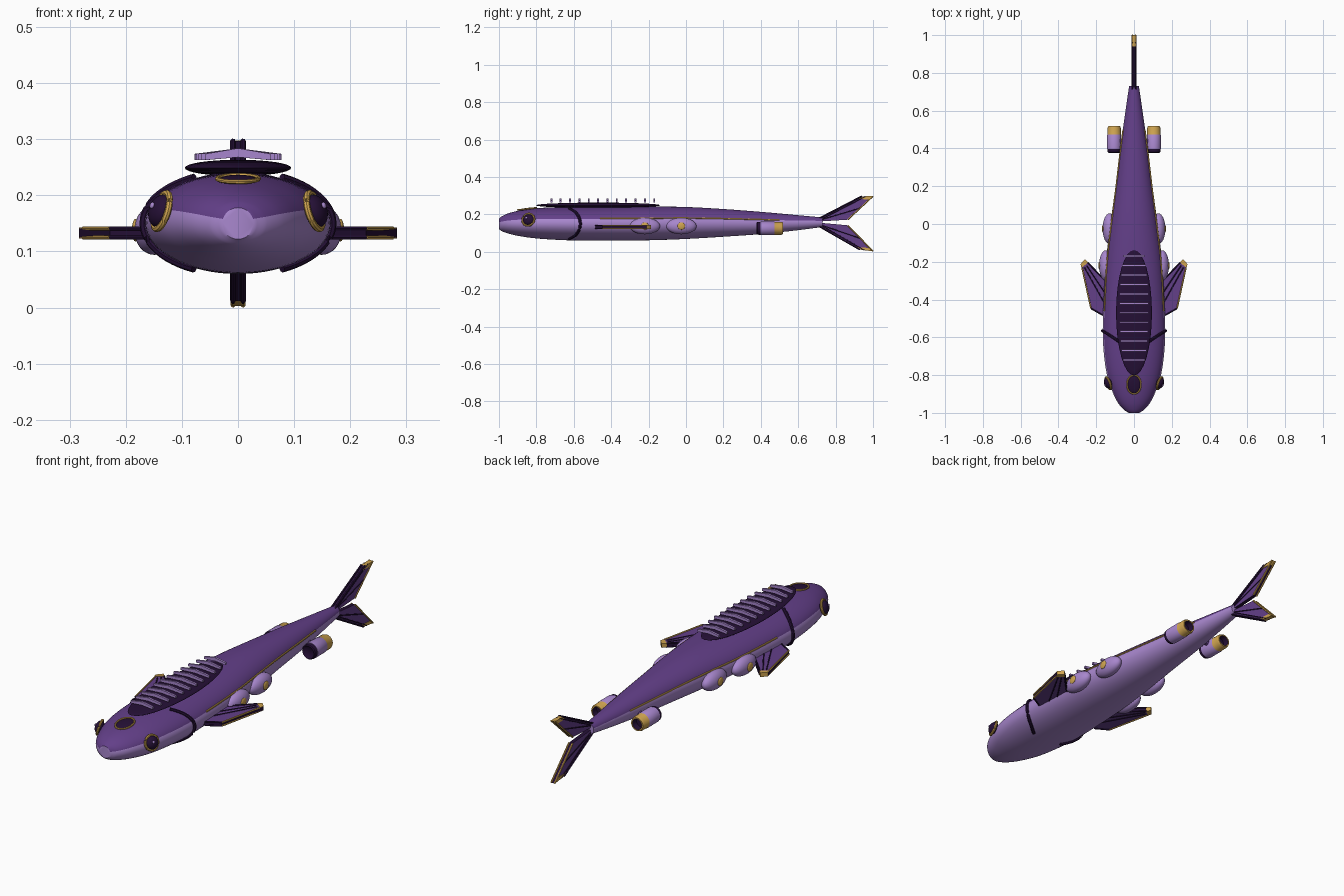
import bpy, bmesh, math
from mathutils import Vector, Matrix

if "Cube" in bpy.data.objects:
    bpy.data.objects.remove(bpy.data.objects["Cube"])


def mat(name, rgb):
    m = bpy.data.materials.new(name)
    m.diffuse_color = (*rgb, 1)
    m.use_nodes = True
    m.node_tree.nodes["Principled BSDF"].inputs["Base Color"].default_value = m.diffuse_color
    return m


PURPLE = mat("deep purple", (0.125, 0.05, 0.25))
LILAC = mat("lilac", (0.39, 0.24, 0.61))
DARK = mat("dark plum", (0.018, 0.005, 0.036))
GOLD = mat("gold", (0.62, 0.37, 0.08))


def finish(name, bm, mats, smooth=True):
    bmesh.ops.recalc_face_normals(bm, faces=bm.faces[:])
    me = bpy.data.meshes.new(name)
    bm.to_mesh(me)
    bm.free()
    for m in mats:
        me.materials.append(m)
    ob = bpy.data.objects.new(name, me)
    bpy.context.collection.objects.link(ob)
    if smooth:
        bpy.ops.object.select_all(action='DESELECT')
        bpy.context.view_layer.objects.active = ob
        ob.select_set(True)
        bpy.ops.object.shade_smooth_by_angle(angle=math.radians(40))
    return ob


def ellipsoid(name, loc, size, m, axis=(0, 0, 1)):
    bm = bmesh.new()
    bmesh.ops.create_uvsphere(bm, u_segments=32, v_segments=16, radius=1)
    rot = Vector(axis).to_track_quat('Z', 'Y').to_matrix().to_4x4()
    bm.transform(Matrix.Translation(loc) @ rot @ Matrix.Diagonal((*size, 1)))
    return finish(name, bm, [m])


def loft(name, rings, mats, rule=None, close=False):
    """Skin a list of equal point rings; close joins the last ring to the first."""
    bm = bmesh.new()
    vs = [[bm.verts.new(p) for p in r] for r in rings]
    n = len(rings[0])
    for i in range(len(vs) - (0 if close else 1)):
        a, b = vs[i], vs[(i + 1) % len(vs)]
        for k in range(n):
            f = bm.faces.new((a[k], a[(k + 1) % n], b[(k + 1) % n], b[k]))
            f.material_index = rule(i, k) if rule else 0
    if not close:
        for r, i in ((vs[0], -1), (vs[-1], len(vs))):
            bm.faces.new(r).material_index = rule(i, 0) if rule else 0
    return finish(name, bm, mats)


def tube(name, pts, r, m, close=False, seg=8):
    """Round rod along a path."""
    pts = [Vector(p) for p in pts]
    rings, n = [], len(pts)
    for i, p in enumerate(pts):
        a = pts[i - 1] if (i or close) else p
        b = pts[(i + 1) % n] if (i < n - 1 or close) else p
        t = (b - a).normalized()
        u = t.cross(Vector((0.13, 0.11, 0.98)) if abs(t.z) < 0.8 else Vector((0, 1, 0.1))).normalized()
        v = t.cross(u)
        rings.append([p + r * (math.cos(2 * math.pi * k / seg) * u + math.sin(2 * math.pi * k / seg) * v)
                      for k in range(seg)])
    return loft(name, rings, [m], close=close)


def ring(name, loc, rx, ry, r, m, axis):
    rot = Vector(axis).to_track_quat('Z', 'Y')
    c = [2 * math.pi * k / 40 for k in range(40)]
    return tube(name, [Vector(loc) + rot @ Vector((rx * math.cos(a), ry * math.sin(a), 0)) for a in c], r, m, True)


def prism(name, pts, normal, half, cap, side, tips=(), tipmat=None):
    """Flat plate from an outline; edges listed in tips get tipmat."""
    n = Vector(normal) * half
    bm = bmesh.new()
    a = [bm.verts.new(Vector(p) + n) for p in pts]
    b = [bm.verts.new(Vector(p) - n) for p in pts]
    bm.faces.new(a)
    bm.faces.new(b)
    for k in range(len(pts)):
        j = (k + 1) % len(pts)
        bm.faces.new((a[k], a[j], b[j], b[k])).material_index = 2 if k in tips else 1
    return finish(name, bm, [cap, side, tipmat or side], smooth=False)


# Body profile: y, half width, top, bottom
PROFILE = [(-1.0, .028, .178, .122), (-.985, .052, .190, .111), (-.95, .083, .206, .098), (-.9, .109, .219, .086),
           (-.82, .138, .231, .074), (-.72, .156, .238, .066), (-.6, .165, .24, .061), (-.45, .163, .241, .06),
           (-.2, .149, .242, .062), (0, .125, .24, .069), (.2, .098, .229, .081), (.4, .073, .214, .095),
           (.6, .045, .196, .116), (.73, .026, .184, .133)]


def section(y):
    """Smoothly interpolated half width, top and bottom."""
    P = PROFILE
    i = max(j for j in range(len(P) - 1) if P[j][0] <= y + 1e-9 or j == 0)
    h = P[i + 1][0] - P[i][0]
    t = min(1, (y - P[i][0]) / h)

    def slope(j, c):
        a, b = max(j - 1, 0), min(j + 1, len(P) - 1)
        return (P[b][c] - P[a][c]) / (P[b][0] - P[a][0])
    return [(2*t**3 - 3*t*t + 1) * P[i][c] + (t**3 - 2*t*t + t) * h * slope(i, c)
            + (3*t*t - 2*t**3) * P[i + 1][c] + (t**3 - t*t) * h * slope(i + 1, c) for c in (1, 2, 3)]


def skin(y, ang, off=0):
    """Point on the hull at station y and angle above the side."""
    w, top, bot = section(y)
    return Vector(((w + off) * math.cos(ang), y, (top + bot) / 2 + ((top - bot) / 2 + off) * math.sin(ang)))


SEG = 64
ys = []
for p, q in zip(PROFILE, PROFILE[1:]):
    ys += [p[0] + (q[0] - p[0]) * k / 4 for k in range(4)]
ys.append(.73)
loft("hull", [[skin(y, 2 * math.pi * k / SEG) for k in range(SEG)] for y in ys], [PURPLE, LILAC],
     lambda i, k: 0 if 3 <= k < 29 and 0 <= i < len(ys) else 1)

# Suction disc with chevron slats, and head port
ellipsoid("back_disc", (0, -.47, .249), (.095, .332, .0145), DARK)
for k in range(12):
    y = -.72 + k * .05
    w = .078 * math.sqrt(max(.1, 1 - ((y + .45) / .40) ** 2))
    prism("disc_slat", [(-w, y, .263), (0, y, .268), (w, y, .263), (w, y, .274), (0, y, .284), (-w, y, .274)],
          (0, 1, 0), .005, LILAC, LILAC)
ellipsoid("head_port", (0, -.85, .228), (.034, .046, .007), DARK, (0, -.12, 1))
ring("head_port_rim", (0, -.85, .23), .037, .05, .004, GOLD, (0, -.12, 1))


# Forked tail lobes with gold tips and rays
def lobe(name, outline, rays):
    prism(name, [(0, y, z) for y, z in outline], (1, 0, 0), .009, PURPLE, DARK, (1,), GOLD)
    prism(name + "_tip", [(0, y, z) for y, z in (outline[1], outline[2],
          (outline[2][0] - .018, outline[2][1] * .88 + .15 * .12), (outline[1][0] - .02, outline[1][1] * .9 + .015))],
          (1, 0, 0), .011, GOLD, GOLD)
    for s in (-1, 1):
        for m, r, path in rays:
            tube(name + "_trim", [(s * .009, y, z) for y, z in path], r, m, seg=6)


UP = [(.71, .178), (.94, .297), (1.0, .298), (.865, .172), (.72, .163)]
LOW = [(.71, .138), (.93, .012), (1.0, .003), (.865, .142), (.72, .155)]
for nm, o in (("upper_tail", UP), ("lower_tail", LOW)):
    root = ((o[0][0] + o[4][0]) / 2, (o[0][1] + o[4][1]) / 2)
    mid = [(o[1][0] * (1 - t) + o[2][0] * t, o[1][1] * (1 - t) + o[2][1] * t) for t in (.35, .7)]
    inner = ((o[2][0] + o[3][0]) / 2, (o[2][1] + o[3][1]) / 2)
    lobe(nm, o, [(DARK, .005, o[:2]), (GOLD, .004, o[2:4]),
                 (DARK, .003, (root, mid[0])), (DARK, .003, (root, inner))])

# Parts that repeat on both sides
for s in (-1, 1):
    def side(p):
        return Vector((s * p[0], p[1], p[2]))

    # Pectoral fin
    fz = .133
    fin = [(.12, -.49), (.165, -.483), (.228, -.447), (.283, -.212), (.26, -.187), (.165, -.288), (.12, -.32)]
    prism("side_fin", [side((x, y, fz)) for x, y in fin], (0, 0, 1), .008, PURPLE, DARK, (3,), GOLD)
    prism("side_fin_tip", [side((x, y, fz)) for x, y in ((.283, -.212), (.26, -.187), (.243, -.204), (.278, -.232))],
          (0, 0, 1), .010, GOLD, GOLD)
    for d in (-1, 1):
        z = fz + d * .008
        for m, r, a, b in ((GOLD, .004, (.228, -.447), (.275, -.232)), (DARK, .004, (.165, -.483), (.228, -.447)),
                           (DARK, .004, (.15, -.302), (.245, -.204)), (DARK, .003, (.15, -.43), (.262, -.23)),
                           (DARK, .003, (.15, -.37), (.25, -.22))):
            tube("side_fin_trim", [side((*a, z)), side((*b, z))], r, m, seg=6)

    # Eye dome, rim and glint
    ax = side((.9, -.32, .28))
    ellipsoid("eye", side((.138, -.842, .172)), (.03, .03, .02), DARK, ax)
    ring("eye_rim", side((.136, -.843, .172)), .033, .033, .006, GOLD, ax)
    ellipsoid("eye_glint", side((.153, -.853, .182)), (.006, .006, .004), LILAC, ax)

    # Gill band
    arc = []
    for k in range(25):
        a = math.radians(-62 + 124 * k / 24)
        p = skin(-.565 - .058 * (a / 1.08) ** 2, a, .002)
        arc.append(side(p))
    tube("gill_band", arc, .008, DARK)

    # Gold seam along the hull
    tube("seam_trim", [side(skin(-.46 + k * .04, math.radians(18), .001)) for k in range(25)], .004, GOLD)

    # Side pods with gold caps
    for y, x, w in ((-.22, .149, .036), (-.025, .130, .036)):
        ellipsoid("side_pod", side((x, y, .138)), (w, .081, .044), LILAC).name = "side_pod"
        ellipsoid("side_pod_cap", side((x + w - .002, y, .138)), (.02, .02, .006), GOLD, (s, 0, 0))

    # Thruster: dark intake, lilac shell, gold nozzle, dark bore
    prof = [(.385, .020), (.377, .030), (.381, .034), (.397, .035), (.397, .037), (.47, .037), (.473, .035),
            (.508, .035), (.518, .031), (.518, .025), (.49, .022)]
    cols = [2, 2, 2, 0, 0, 0, 1, 1, 1, 2]
    circ = [2 * math.pi * k / 32 for k in range(32)]
    loft("thruster", [[side((.105 + r * math.cos(a), y, .126 + r * math.sin(a))) for a in circ] for y, r in prof],
         [LILAC, GOLD, DARK], lambda i, k: cols[i] if 0 <= i < len(cols) else 2)
    tube("thruster_strut", [side((.05, .44, .14)), side((.09, .44, .13))], .014, PURPLE)
